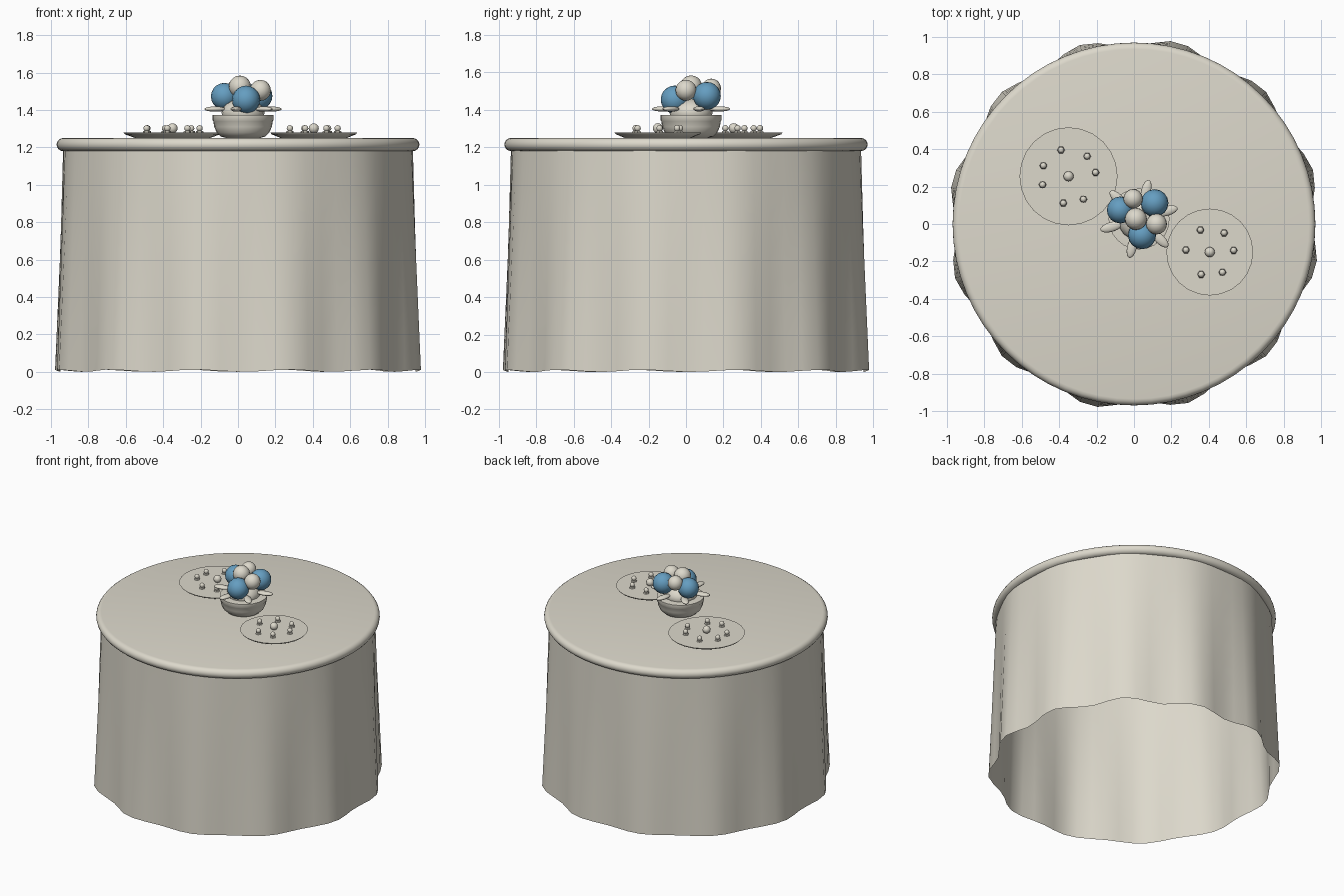
import bpy, bmesh, math
from mathutils import Matrix

if "Cube" in bpy.data.objects:
    bpy.data.objects.remove(bpy.data.objects["Cube"])


def material(name, rgb):
    m = bpy.data.materials.new(name)
    m.diffuse_color = (*rgb, 1)
    m.use_nodes = True
    m.node_tree.nodes["Principled BSDF"].inputs["Base Color"].default_value = m.diffuse_color
    return m


cream = material("cream", (0.72, 0.69, 0.60))
blue = material("blue", (0.13, 0.34, 0.53))


def finish(bm, name, mat, angle=40):
    mesh = bpy.data.meshes.new(name)
    bm.to_mesh(mesh)
    bm.free()
    obj = bpy.data.objects.new(name, mesh)
    bpy.context.collection.objects.link(obj)
    mesh.materials.append(mat)
    bpy.ops.object.select_all(action='DESELECT')
    obj.select_set(True)
    bpy.context.view_layer.objects.active = obj
    bpy.ops.object.shade_smooth_by_angle(angle=math.radians(angle))
    return obj


def lathe(name, profile, centre, n, mat, caps=True, radius=None, height=None):
    """Revolve (r, z) points listed from bottom to top."""
    bm = bmesh.new()
    rings = []
    for r, z in profile:
        ring = []
        for i in range(n):
            t = math.tau * i / n
            q = radius(r, z, t) if radius else r
            h = height(z, t) if height else z
            ring.append(bm.verts.new((centre[0] + q * math.cos(t),
                                      centre[1] + q * math.sin(t), h)))
        rings.append(ring)
    for a, b in zip(rings, rings[1:]):
        for i in range(n):
            j = (i + 1) % n
            bm.faces.new((a[i], a[j], b[j], b[i]))
    if caps:
        bm.faces.new(rings[0][::-1])
        bm.faces.new(rings[-1])
    return finish(bm, name, mat)


def ball(name, loc, scale, mat, turn=0, u=16, v=10):
    bm = bmesh.new()
    bmesh.ops.create_uvsphere(bm, u_segments=u, v_segments=v, radius=1)
    bm.transform(Matrix.Translation(loc) @ Matrix.Rotation(turn, 4, 'Z')
                 @ Matrix.Diagonal((*scale, 1)))
    return finish(bm, name, mat, 60)


# Round top with a fully rounded rim
rim = [(0.935 + 0.035 * math.cos(a), 1.215 + 0.035 * math.sin(a))
       for a in (math.radians(-90 + 22.5 * k) for k in range(9))]
lathe("table_top", rim, (0, 0), 64, cream)


# Draped skirt: open below, folds deepen towards the hem
def wave(t):
    return math.cos(12 * (t - math.radians(16.5)))


def fold(r, z, t):
    return r + (0.005 + 0.021 * (1 - z / 1.2)) * wave(t)


skirt = [(0.974 - 0.034 * k / 6, 0.006 + 1.184 * k / 6) for k in range(7)]
lathe("cloth_skirt", skirt, (0, 0), 64, cream, False, fold,
      lambda z, t: z + 0.006 * wave(t) * (1 - z / 1.19))

# Two plates with small sweets arranged in a ring
plates = [
    ("left", (-0.35, 0.255), 0.262, 0.146, (8, 47, 106, 157, 198, 259, 303)),
    ("right", (0.405, -0.15), 0.232, 0.128, (4, 53, 113, 175, 249, 302)),
]
for side, c, r, ring, angles in plates:
    lathe(side + "_plate", [(r * 0.75, 1.249), (r * 0.97, 1.27), (r, 1.279)],
          c, 24, cream)
    ball(side + "_centre_sweet", (*c, 1.302), (0.027,) * 3, cream)
    for k, deg in enumerate(angles):
        a = math.radians(deg)
        p = (c[0] + ring * math.cos(a), c[1] + ring * math.sin(a))
        lathe(f"{side}_sweet_base_{k}", [(0.021, 1.278), (0.019, 1.288)],
              p, 6, cream)
        ball(f"{side}_sweet_{k}", (*p, 1.302), (0.017,) * 3, cream, 0, 12, 8)

# Flower bowl
C = (0.027, 0.027)
lathe("flower_bowl", [(0.085, 1.249), (0.118, 1.258), (0.141, 1.28),
                      (0.154, 1.31), (0.159, 1.34), (0.163, 1.345),
                      (0.163, 1.372), (0.14, 1.374)], C, 24, cream)
ball("flower_mound", (*C, 1.385), (0.115, 0.115, 0.075), cream)

# Leaves around the bowl
for k in range(6):
    a = math.radians(16 + 60 * k)
    ball(f"leaf_{k}", (C[0] + 0.155 * math.cos(a), C[1] + 0.155 * math.sin(a),
                       1.405), (0.06, 0.026, 0.014), cream, a)

# Round blooms
for k, (x, y, z, r) in enumerate([(-0.073, 0.075, 1.473, 0.072),
                                  (0.11, 0.112, 1.475, 0.074),
                                  (0.043, -0.06, 1.455, 0.075)]):
    ball(f"blue_bloom_{k}", (x, y, z), (r, r, r), blue)
for k, (x, y, z, r) in enumerate([(0.01, 0.027, 1.525, 0.059),
                                  (0.12, 0.0, 1.505, 0.056),
                                  (-0.005, 0.135, 1.515, 0.052)]):
    ball(f"cream_bloom_{k}", (x, y, z), (r, r, r), cream)
